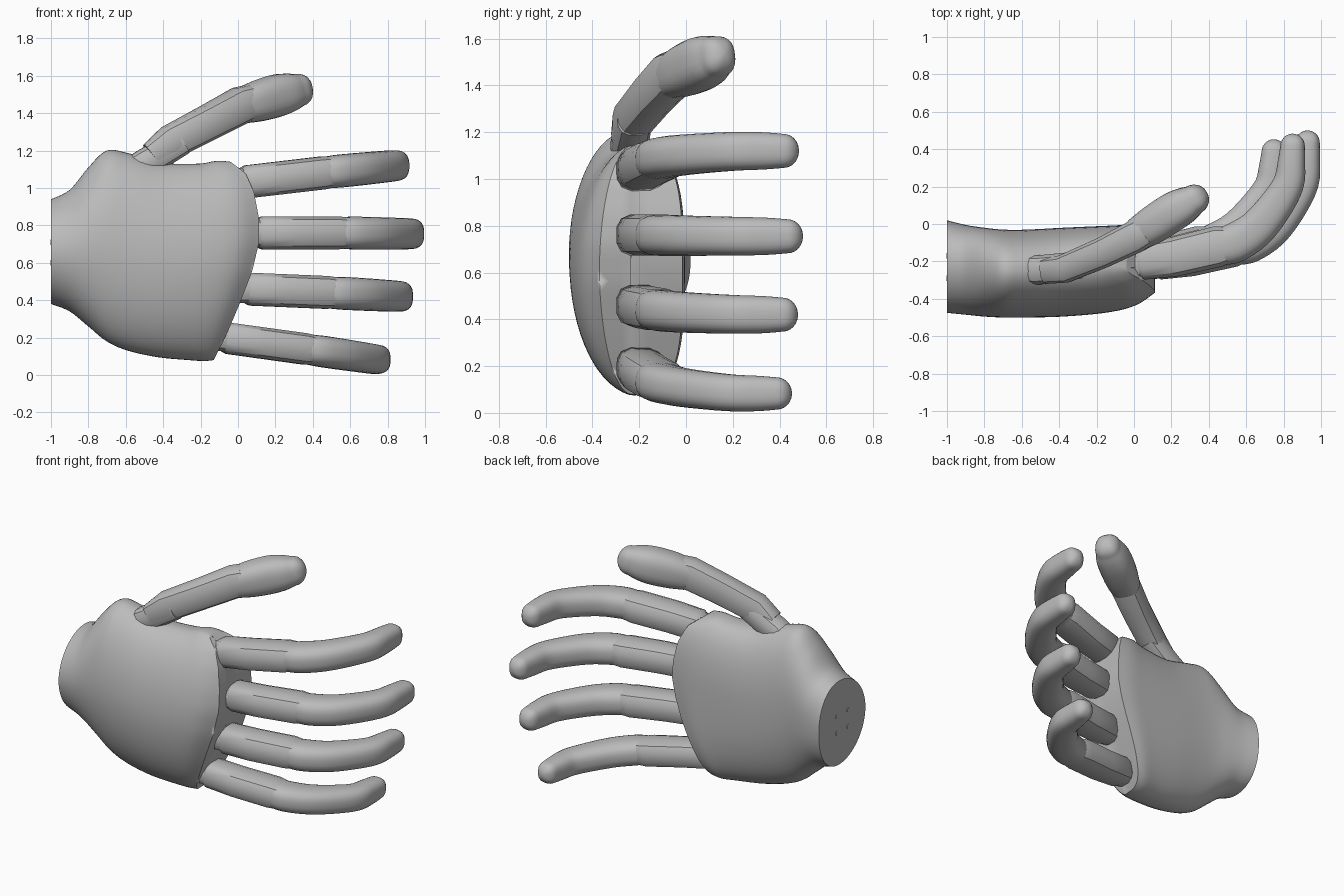
import bpy, bmesh, math
from mathutils import Vector

if "Cube" in bpy.data.objects:
    bpy.data.objects.remove(bpy.data.objects["Cube"])

grey = bpy.data.materials.new("plain grey")
grey.use_nodes = True
grey.diffuse_color = (0.5, 0.5, 0.5, 1)
grey.node_tree.nodes["Principled BSDF"].inputs["Base Color"].default_value = (0.5, 0.5, 0.5, 1)


def spline(keys, steps):
    """Catmull-Rom through tuples of equal length."""
    out = []
    for i in range(len(keys) - 1):
        a, b, c, d = (keys[min(max(k, 0), len(keys) - 1)] for k in range(i - 1, i + 3))
        for s in range(steps):
            t = s / steps
            out.append(tuple(q + 0.5 * t * (r - p + t * (2*p - 5*q + 4*r - s_ + t * (3*(q - r) + s_ - p)))
                             for p, q, r, s_ in zip(a, b, c, d)))
    return out + [keys[-1]]


def lookup(table, v):
    """Piecewise linear value from (position, value) pairs."""
    for (a, p), (b, q) in zip(table, table[1:]):
        if v <= b:
            return p + (q - p) * max(0, (v - a) / (b - a))
    return table[-1][1]


def power(v, e):
    return math.copysign(abs(v) ** (2 / e), v)


def loft(name, rings, angle=35):
    """Skin a list of closed rings and cap both ends."""
    bm = bmesh.new()
    rows = [[bm.verts.new(p) for p in ring] for ring in rings]
    n = len(rows[0])
    for a, b in zip(rows, rows[1:]):
        for i in range(n):
            j = (i + 1) % n
            bm.faces.new((a[i], a[j], b[j], b[i]))
    bm.faces.new(rows[0][::-1])
    bm.faces.new(rows[-1])
    bmesh.ops.recalc_face_normals(bm, faces=bm.faces)
    mesh = bpy.data.meshes.new(name)
    bm.to_mesh(mesh)
    bm.free()
    mesh.materials.append(grey)
    ob = bpy.data.objects.new(name, mesh)
    bpy.context.collection.objects.link(ob)
    bpy.ops.object.select_all(action='DESELECT')
    ob.select_set(True)
    bpy.context.view_layer.objects.active = ob
    bpy.ops.object.shade_smooth_by_angle(angle=math.radians(angle))
    return ob


def tube(name, keys, sides=24, exponent=2.6, steps=1, tip=False):
    """Tube through (x, y, z, half height, half depth), with an optional rounded tip."""
    rows = spline(keys, steps)
    rings = []

    def ring(p, t, h, d):
        up = (Vector((0, 0, 1)) - t * t.z).normalized()
        side = t.cross(up)
        angles = [2 * math.pi * (i + 0.5) / sides for i in range(sides)]
        rings.append([p + up * h * power(math.sin(a), exponent)
                      + side * d * power(math.cos(a), exponent) for a in angles])

    for i, row in enumerate(rows):
        before, after = rows[max(i - 1, 0)], rows[min(i + 1, len(rows) - 1)]
        t = (Vector(after[:3]) - Vector(before[:3])).normalized()
        ring(Vector(row[:3]), t, row[3], row[4])
    if tip:
        p, h, d = Vector(rows[-1][:3]), rows[-1][3], rows[-1][4]
        for k in range(1, 7):
            a = k / 6 * math.radians(84)
            ring(p + t * d * math.sin(a), t, h * math.cos(a), d * math.cos(a))
    return loft(name, rings)


# Palm: x, bottom, top, front, back; the far end blends into the curved finger edge
stations = [
    (-1.00, 0.38, 0.94, -0.475, 0.02), (-0.90, 0.34, 0.99, -0.485, -0.005),
    (-0.80, 0.26, 1.11, -0.495, -0.02), (-0.70, 0.18, 1.20, -0.50, -0.03),
    (-0.58, 0.13, 1.185, -0.50, -0.03), (-0.40, 0.095, 1.135, -0.495, -0.02),
    (-0.20, 0.08, 1.13, -0.475, -0.01), (-0.08, 0.075, 1.145, -0.44, -0.005),
    (0.00, 0.08, 1.14, -0.37, -0.015)]
finger_edge = [(0.08, -0.13), (0.22, -0.06), (0.36, 0.0), (0.55, 0.075), (0.72, 0.115),
               (0.85, 0.11), (0.98, 0.085), (1.08, 0.04), (1.14, -0.04)]
rings = []
for x, low, high, front, back in spline(stations, 5):
    blend = max(0, x + 1) ** 3
    mid, half = (low + high) / 2, (high - low) / 2
    seam = back - 0.22
    ring = []
    for i in range(64):
        a = 2 * math.pi * i / 64
        c, s = math.cos(a), math.sin(a)
        round_by, reach = (2.2 + blend, back - seam) if c > 0 else (1.92, seam - front)
        z = mid + half * power(s, round_by)
        ring.append((x + blend * lookup(finger_edge, z), seam + reach * power(c, round_by), z))
    rings.append(ring)
# The wall the fingers grow from follows the same curved edge
rim = rings[-1]
for f in (0.7, 0.35, 0.01):
    rings.append([(x, seam + (y - seam) * f, z) for x, y, z in rim])
palm = loft("palm", rings)
bevel = palm.modifiers.new("soft rim", 'BEVEL')
bevel.width, bevel.segments = 0.01, 2
bevel.limit_method, bevel.angle_limit = 'ANGLE', math.radians(50)

# Screw heads on the wrist end
for i, (y, z) in enumerate([(a, b) for a in (-0.29, -0.17) for b in (0.60, 0.71)]):
    bpy.ops.mesh.primitive_cylinder_add(vertices=12, radius=0.014, depth=0.008,
                                        location=(-0.999, y, z), rotation=(0, math.pi / 2, 0))
    screw = bpy.context.object
    screw.name = f"wrist_screw_{i + 1}"
    screw.data.materials.append(grey)

# Fingers: shift in x, height at root, joint and tip, vertical scale, reach of the tip
fingers = {
    "index": (-0.08, 1.03, 1.085, 1.12, 1.0, 0.97),
    "middle": (0.0, 0.76, 0.76, 0.755, 1.0, 1.01),
    "ring": (-0.06, 0.46, 0.44, 0.42, 1.0, 0.96),
    "little": (-0.18, 0.20, 0.135, 0.083, 0.95, 0.90)}
for name, (dx, root, joint, end, wide, reach) in fingers.items():
    def key(x, y, h, d):
        z = lookup([(0.1, root), (0.57, joint), (0.92, end)], x)
        return (x + dx, y * reach if y > 0 else y, z, h * wide, d)

    tube(name + "_knuckle", [key(-0.1, -0.21, 0.078, 0.08), key(0.1, -0.21, 0.078, 0.085),
                             key(0.18, -0.2, 0.07, 0.08)], sides=12)
    tube(name + "_lower_segment", [key(0.105, -0.205, 0.08, 0.085), key(0.13, -0.2, 0.09, 0.1),
                                   key(0.3, -0.175, 0.09, 0.108), key(0.53, -0.12, 0.09, 0.112),
                                   key(0.58, -0.11, 0.085, 0.1)], sides=12, exponent=2.9)
    tube(name + "_fingertip", [key(0.55, -0.12, 0.085, 0.1), key(0.62, -0.1, 0.088, 0.107),
                               key(0.73, -0.03, 0.087, 0.102), key(0.83, 0.09, 0.085, 0.094),
                               key(0.905, 0.22, 0.083, 0.084), key(0.922, 0.34, 0.08, 0.074),
                               key(0.928, 0.43, 0.073, 0.066)], steps=4, tip=True)

# Thumb
tube("thumb_base", [(-0.62, -0.24, 1.06, 0.07, 0.075), (-0.5, -0.245, 1.13, 0.08, 0.08),
                    (-0.3, -0.22, 1.25, 0.075, 0.075)], sides=12)
tube("thumb_lower_segment", [(-0.46, -0.25, 1.17, 0.075, 0.07), (-0.36, -0.235, 1.245, 0.092, 0.078),
                             (-0.15, -0.145, 1.355, 0.095, 0.084), (0.02, -0.06, 1.445, 0.1, 0.09),
                             (0.07, -0.03, 1.465, 0.09, 0.085)], sides=12, exponent=2.9)
tube("thumb_tip", [(0.02, -0.055, 1.435, 0.092, 0.09), (0.1, -0.005, 1.462, 0.108, 0.102),
                   (0.2, 0.06, 1.492, 0.113, 0.105), (0.27, 0.1, 1.51, 0.104, 0.097),
                   (0.32, 0.13, 1.523, 0.088, 0.08)], steps=4, tip=True)
